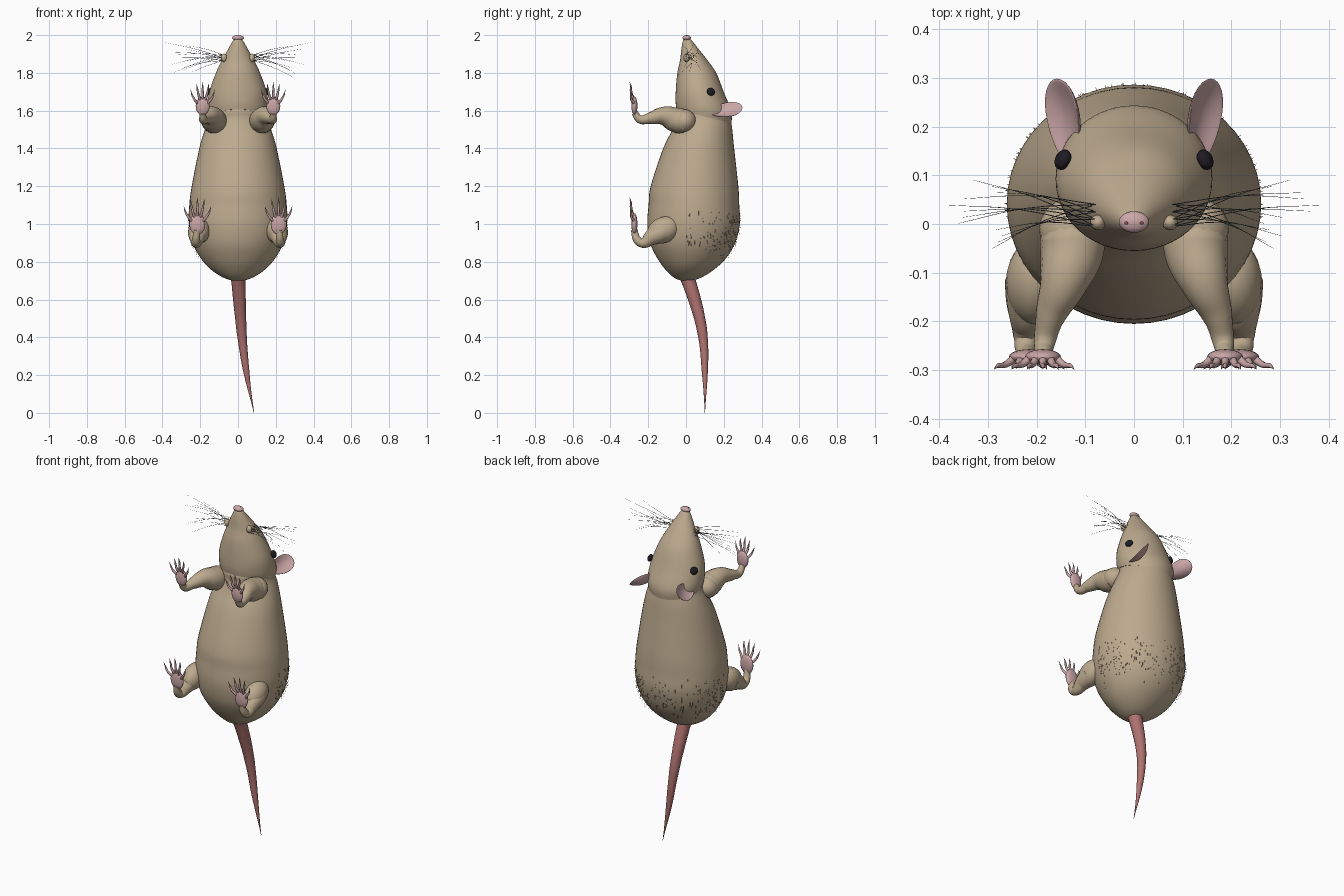
import bpy, bmesh, math, random
from mathutils import Vector, Matrix

if "Cube" in bpy.data.objects:
    bpy.data.objects.remove(bpy.data.objects["Cube"])
random.seed(4)


def material(name, rgb):
    m = bpy.data.materials.new(name)
    m.use_nodes = True
    m.diffuse_color = (*rgb, 1)
    bsdf = m.node_tree.nodes["Principled BSDF"]
    bsdf.inputs["Base Color"].default_value = (*rgb, 1)
    bsdf.inputs["Roughness"].default_value = 0.7
    return m


FUR = material("tan_fur", (0.51, 0.405, 0.275))
PINK = material("pink_skin", (0.6, 0.385, 0.39))
TAIL = material("tail_skin", (0.43, 0.17, 0.16))
BLACK = material("eye_black", (0.014, 0.011, 0.018))
WHISKER = material("whisker_grey", (0.11, 0.12, 0.13))
NOSTRIL = material("nostril_red", (0.25, 0.09, 0.1))


def finish(name, bm, mat):
    bmesh.ops.recalc_face_normals(bm, faces=bm.faces)
    mesh = bpy.data.meshes.new(name)
    bm.to_mesh(mesh)
    bm.free()
    mesh.materials.append(mat)
    ob = bpy.data.objects.new(name, mesh)
    bpy.context.collection.objects.link(ob)
    bpy.ops.object.select_all(action='DESELECT')
    ob.select_set(True)
    bpy.context.view_layer.objects.active = ob
    bpy.ops.object.shade_smooth_by_angle(angle=math.radians(50))
    return ob


def smooth_rings(rings, steps=5):
    """Catmull-Rom interpolation through ring parameters."""
    out = []
    for i in range(len(rings) - 1):
        a, b, c, d = (rings[max(0, min(len(rings) - 1, i + k))] for k in (-1, 0, 1, 2))
        for s in range(steps):
            t = s / steps
            out.append([q + 0.5 * t * (r - p + t * (2 * p - 5 * q + 4 * r - w + t * (3 * (q - r) + w - p)))
                        for p, q, r, w in zip(a, b, c, d)])
    return out + [list(rings[-1])]


def ring_point(ring, ang):
    z, yc, rx, ry, slope = ring
    dy = ry * math.sin(ang)
    return Vector((rx * math.cos(ang), yc + dy, z + slope * dy))


def loft(name, rings, mat, sides=48):
    """Skin a stack of elliptical sections: height, centre y, half width, half depth, slope."""
    bm = bmesh.new()
    loops = [[bm.verts.new(ring_point(r, math.tau * k / sides)) for k in range(sides)] for r in rings]
    for lo, hi in zip(loops, loops[1:]):
        for k in range(sides):
            n = (k + 1) % sides
            bm.faces.new((lo[k], lo[n], hi[n], hi[k]))
    bm.faces.new(loops[0])
    bm.faces.new(loops[-1])
    return finish(name, bm, mat)


def ball(name, centre, size, mat, rot=None, shape=None, seg=24):
    bm = bmesh.new()
    bmesh.ops.create_uvsphere(bm, u_segments=seg, v_segments=seg // 2, radius=1)
    for v in bm.verts:
        v.co = Vector(a * b for a, b in zip(v.co, size))
        if shape:
            v.co = shape(v.co)
    bm.transform(Matrix.Translation(centre) @ (rot or Matrix()))
    return finish(name, bm, mat)


def tube(name, points, mat, sides=3, res=6):
    """Tapered smooth tube through (x, y, z, radius) points."""
    cu = bpy.data.curves.new(name, 'CURVE')
    cu.dimensions = '3D'
    cu.bevel_depth = 1
    cu.bevel_resolution = sides
    cu.resolution_u = res
    cu.use_fill_caps = True
    sp = cu.splines.new('BEZIER')
    sp.radius_interpolation = 'CARDINAL'
    sp.bezier_points.add(len(points) - 1)
    for bp, p in zip(sp.bezier_points, points):
        bp.co, bp.radius = p[:3], p[3]
        bp.handle_left_type = bp.handle_right_type = 'AUTO'
    cu.materials.append(mat)
    ob = bpy.data.objects.new(name, cu)
    bpy.context.collection.objects.link(ob)
    return ob


# Torso and head
body_rings = smooth_rings([
    (0.695, 0.0, 0.01, 0.01, 0), (0.715, 0.008, 0.075, 0.07, 0), (0.76, 0.02, 0.145, 0.13, 0),
    (0.82, 0.03, 0.198, 0.183, 0), (0.90, 0.035, 0.24, 0.225, 0), (1.0, 0.04, 0.26, 0.245, 0),
    (1.1, 0.042, 0.258, 0.24, 0), (1.2, 0.045, 0.245, 0.232, 0), (1.4, 0.067, 0.205, 0.188, 0),
    (1.5, 0.087, 0.175, 0.158, 0), (1.56, 0.093, 0.152, 0.143, 0), (1.61, 0.092, 0.142, 0.138, 0),
    (1.66, 0.09, 0.08, 0.08, 0)])
loft("body", body_rings, FUR)
head_rings = smooth_rings([
    (1.57, 0.095, 0.154, 0.145, -0.25), (1.62, 0.093, 0.161, 0.148, -0.17),
    (1.70, 0.074, 0.152, 0.128, -0.05), (1.80, 0.057, 0.117, 0.103, 0),
    (1.87, 0.040, 0.083, 0.071, 0), (1.93, 0.020, 0.05, 0.044, 0),
    (1.97, 0.008, 0.027, 0.024, 0), (1.987, 0.005, 0.012, 0.01, 0)])
loft("head", head_rings, FUR)
ball("nose", (0, 0.004, 1.985), (0.031, 0.022, 0.015), PINK)

# Tail
tube("tail", [(0, 0, 0.74, 0.04), (0.003, 0.02, 0.68, 0.037), (0.012, 0.065, 0.53, 0.031),
              (0.022, 0.09, 0.4, 0.025), (0.047, 0.1, 0.2, 0.015), (0.085, 0.1, 0, 0.001)], TAIL, 6, 10)


def paw(name, s, x, z, rx, rz, spread, reach):
    """Upright pink palm with five fanned, pointed toes."""
    ball(name + "_palm", (s * x, -0.273, z), (rx, 0.016, rz), PINK)
    for i in range(5):
        f = i / 2 - 1
        length = reach * (1 - 0.3 * f * f)
        bx, bz = x + f * rx * 0.75, z + rz * (0.75 - 0.45 * f * f)
        tx, tz = x + f * spread, bz + length
        tube(f"{name}_toe_{i + 1}", [
            (s * bx, -0.276, bz, 0.008),
            (s * (bx * 0.45 + tx * 0.55), -0.289, bz + length * 0.45, 0.0065),
            (s * tx, -0.291, tz, 0.0045),
            (s * (tx + f * 0.008), -0.298, tz + 0.028, 0.0006)], PINK, 2, 4)


def ear_bowl(co):
    r2 = (co.x / 0.055) ** 2 + (co.y / 0.09) ** 2
    return Vector((co.x * (0.9 + 2 * co.y), co.y, co.z + 0.024 * (r2 - 0.5)))


def facing(normal):
    """Rotation whose z axis is the normal and whose y axis runs as near +y as it can."""
    n = Vector(normal).normalized()
    along = (Vector((0, 1, 0)) - n * n.y).normalized()
    return Matrix((along.cross(n), along, n)).transposed().to_4x4()


for side, s in (("left", 1), ("right", -1)):
    # Face
    ball(side + "_eye", (s * 0.146, 0.132, 1.70), (0.022, 0.022, 0.015), BLACK, facing((s * 0.85, 0.4, 0.35)))
    ball(side + "_nostril", (s * 0.015, 0.002, 1.9955), (0.005, 0.004, 0.004), NOSTRIL, seg=12)
    ball(side + "_whisker_pad", (s * 0.074, 0.003, 1.88), (0.016, 0.016, 0.022), FUR)
    ball(side + "_ear", (s * 0.137, 0.213, 1.597), (0.055, 0.089, 0.008), PINK,
         facing((0.74 * s, -0.18, 0.64)), ear_bowl, 32)

    # Whiskers
    for i in range(12):
        f = i / 11
        root = Vector((s * 0.078, 0.04 - 0.045 * (i % 4) / 3, 1.865 + 0.015 * (i % 3)))
        tip = Vector((s * (0.385 if i == 7 else random.uniform(0.26, 0.37)), -0.05 + 0.14 * f,
                      1.78 + 0.18 * ((i * 5) % 12) / 11))
        mid = (root + tip) / 2 + Vector((0, 0.012, 0.008))
        tube(f"{side}_whisker_{i + 1}", [(*root, 0.001), (*mid, 0.0008), (*tip, 0.0003)], WHISKER, 0, 4)

    # Front limb
    ball(side + "_shoulder", (s * 0.125, -0.01, 1.545), (0.07, 0.065, 0.062), FUR)
    tube(side + "_arm", [(s * 0.13, 0.0, 1.54, 0.062), (s * 0.127, -0.05, 1.55, 0.066),
                         (s * 0.145, -0.12, 1.572, 0.05), (s * 0.172, -0.19, 1.56, 0.031),
                         (s * 0.184, -0.245, 1.555, 0.022), (s * 0.187, -0.272, 1.59, 0.017)], FUR, 6, 8)
    paw(side + "_hand", s, 0.187, 1.625, 0.037, 0.05, 0.056, 0.062)

    # Hind limb
    tilt = Matrix.Rotation(math.radians(25), 4, 'X')
    ball(side + "_thigh", (s * 0.205, -0.12, 0.968), (0.058, 0.09, 0.068), FUR, tilt)
    tube(side + "_leg", [(s * 0.21, -0.12, 0.96, 0.055), (s * 0.216, -0.18, 0.93, 0.044),
                         (s * 0.222, -0.232, 0.9, 0.026), (s * 0.222, -0.257, 0.915, 0.022),
                         (s * 0.216, -0.275, 0.97, 0.017)], FUR, 6, 8)
    paw(side + "_foot", s, 0.215, 1.0, 0.042, 0.057, 0.064, 0.07)

# Sparse short hairs on the rump, lying back toward the tail
bm = bmesh.new()
for i in range(300):
    want = random.triangular(0.82, 1.1, 0.93)
    ring = min(body_rings, key=lambda r: abs(r[0] - want))
    ang = random.uniform(-0.15, math.pi + 0.15)
    p = ring_point(ring, ang)
    p.z += random.uniform(-0.008, 0.008)
    out = Vector((math.cos(ang), math.sin(ang), 0))
    across = Vector((-out.y, out.x, 0)) * 0.0008
    base = [bm.verts.new(q) for q in (p + across, p - across, p + out * 0.0015)]
    top = bm.verts.new(p + out * 0.006 + Vector((0, 0, -0.024)))
    for k in range(3):
        bm.faces.new((base[k], base[(k + 1) % 3], top))
finish("rump_hairs", bm, FUR)
